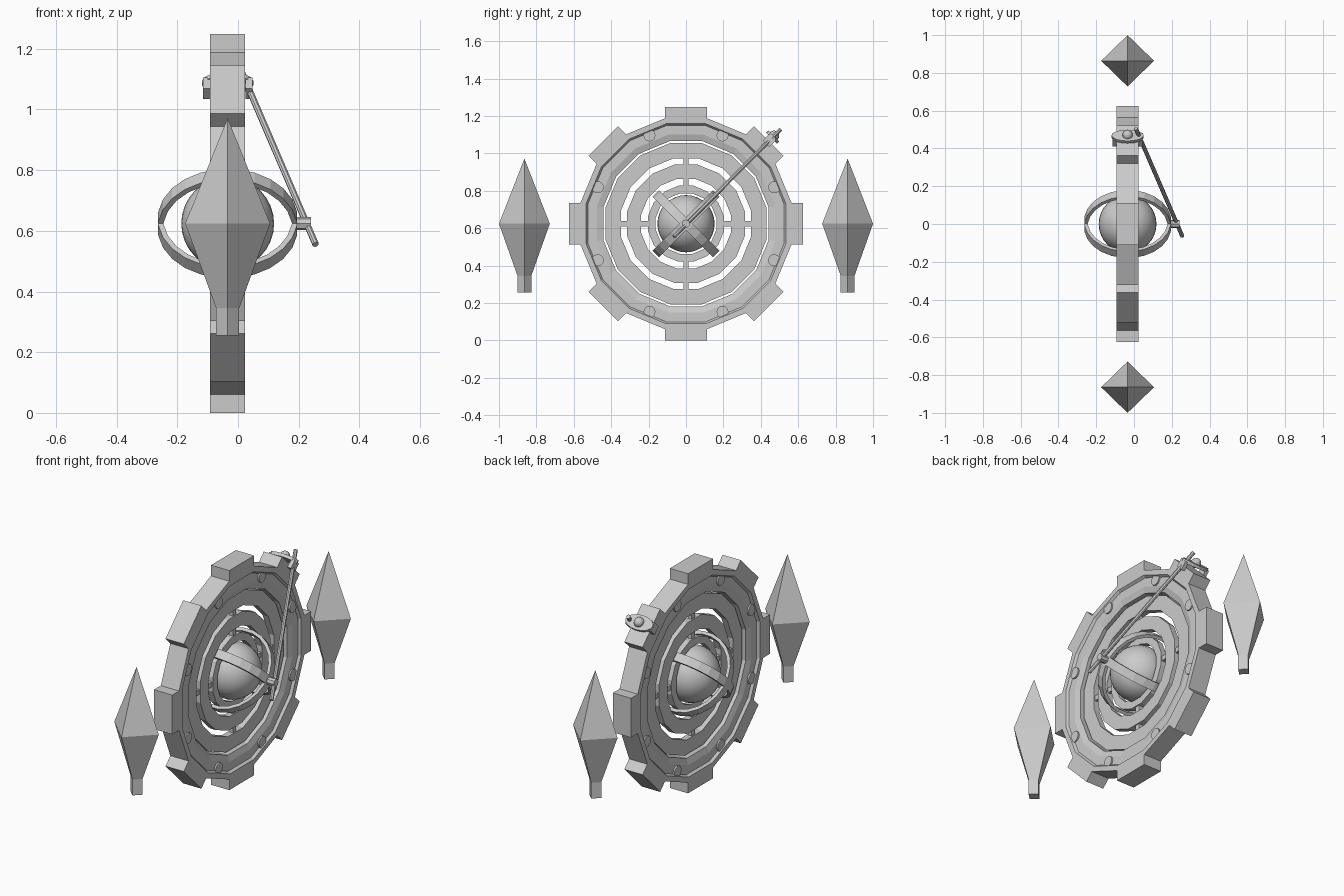
import bpy, bmesh
from math import sin, cos, pi, radians
from mathutils import Vector, Matrix

if "Cube" in bpy.data.objects:
    bpy.data.objects.remove(bpy.data.objects["Cube"])

CX, CZ = -0.034, 0.624      # hub of the device
C = Vector((CX, 0, CZ))


def finish(name, bm, matrix=None):
    if matrix:
        bm.transform(matrix)
    bmesh.ops.recalc_face_normals(bm, faces=bm.faces)
    me = bpy.data.meshes.new(name)
    bm.to_mesh(me)
    bm.free()
    ob = bpy.data.objects.new(name, me)
    bpy.context.collection.objects.link(ob)
    return ob


def lathe(name, profile, n, matrix, closed=True):
    """Spin (radius, x) points about the x axis; closed profiles make rings."""
    bm = bmesh.new()
    rows = []
    for i in range(n):
        a = 2 * pi * (i + 0.5) / n
        rows.append([bm.verts.new((x, r * cos(a), r * sin(a))) for r, x in profile])
    m = len(profile)
    for i in range(n):
        A, B = rows[i], rows[(i + 1) % n]
        for j in range(m if closed else m - 1):
            k = (j + 1) % m
            bm.faces.new((A[j], A[k], B[k], B[j]))
    bmesh.ops.remove_doubles(bm, verts=bm.verts, dist=1e-5)
    return finish(name, bm, matrix)


def band(name, r0, r1, h, n, matrix):
    return lathe(name, [(r1, -h), (r1, h), (r0, h), (r0, -h)], n, matrix)


def box(name, center, size, matrix):
    bm = bmesh.new()
    bmesh.ops.create_cube(bm, size=1, matrix=Matrix.Translation(center) @ Matrix.Diagonal((*size, 1)))
    return finish(name, bm, matrix)


def rod(name, a, b, r, n):
    a, b = Vector(a), Vector(b)
    d = b - a
    bm = bmesh.new()
    bmesh.ops.create_cone(bm, cap_ends=True, segments=n, radius1=r, radius2=r, depth=d.length)
    q = d.to_track_quat('Z', 'Y').to_matrix().to_4x4()
    return finish(name, bm, Matrix.Translation((a + b) / 2) @ q)


T = Matrix.Translation(C)
H = 0.0575


def spin(deg):
    return T @ Matrix.Rotation(radians(deg), 4, 'X')


# Outer ring with a recessed channel on both faces
half = [(0.575, H), (0.545, H), (0.535, H - 0.014), (0.485, H - 0.014), (0.45, H - 0.025)]
lathe("outer_ring", half + [(r, -x) for r, x in reversed(half)], 16, T)

# Teeth on every other side, and studs between them
for i in range(8):
    box("tooth", (0, 0, 0.5925), (2 * H, 0.224, 0.065), spin(45 * i))
    a = radians(22.5 + 45 * i)
    p = C + Vector((0, 0.51 * cos(a), 0.51 * sin(a)))
    rod("stud", p - Vector((0.052, 0, 0)), p + Vector((0.052, 0, 0)), 0.032, 12)

# Flat inner rings joined by short spokes
for k, (r0, r1) in enumerate([(0.355, 0.439), (0.245, 0.322), (0.165, 0.207)]):
    band("inner_ring_%d" % (k + 1), r0, r1, 0.018, 16, T)
for i in range(4):
    for r in (0.338, 0.225):
        box("spoke", (0, 0, r), (0.024, 0.028, 0.05), spin(90 * i))

# Core sphere
bm = bmesh.new()
bmesh.ops.create_uvsphere(bm, u_segments=32, v_segments=16, radius=0.153)
core = finish("core_sphere", bm, T)
for p in core.data.polygons:
    p.use_smooth = True

# Two crossed hoops around the core, each holding the x axis in its plane
for deg in (45, -45):
    band("core_hoop", 0.213, 0.231, 0.024, 24,
         T @ Matrix.Rotation(radians(deg), 4, 'X') @ Matrix.Rotation(pi / 2, 4, 'Z'))

# Pointer arm and its pivot
rod("pointer_arm", (0.256, -0.065, 0.555), (0.01, 0.505, 1.128), 0.011, 8)
rod("pivot", (0.185, 0, CZ), (0.24, 0, CZ), 0.022, 8)

# Clamp over the upper tooth: cap plate, two legs, knob (local z points outward)
clamp = spin(-45)
bm = bmesh.new()
bmesh.ops.create_cone(bm, cap_ends=True, segments=16, radius1=1, radius2=1, depth=0.018)
finish("clamp_plate", bm, clamp @ Matrix.Translation((0, 0, 0.655)) @ Matrix.Diagonal((0.085, 0.042, 1, 1)))
for s in (-1, 1):
    box("clamp_leg", (s * 0.07, 0, 0.63), (0.022, 0.05, 0.05), clamp)
bm = bmesh.new()
bmesh.ops.create_uvsphere(bm, u_segments=12, v_segments=8, radius=0.028)
finish("clamp_knob", bm, clamp @ Matrix.Translation((0, 0, 0.665)))

# Floating four-sided crystals on both sides
for s in (-1, 1):
    bm = bmesh.new()
    rows = []
    for z, r in ((0.255, 0.038), (0.345, 0.038), (0.624, 0.14)):
        rows.append([bm.verts.new((CX + r * cos(i * pi / 2), s * 0.864 + 0.97 * r * sin(i * pi / 2), z))
                     for i in range(4)])
    tip = bm.verts.new((CX, s * 0.864, 0.972))
    bm.faces.new(rows[0])
    for i in range(4):
        j = (i + 1) % 4
        for A, B in zip(rows, rows[1:]):
            bm.faces.new((A[i], A[j], B[j], B[i]))
        bm.faces.new((rows[2][i], rows[2][j], tip))
    finish("side_crystal", bm)
